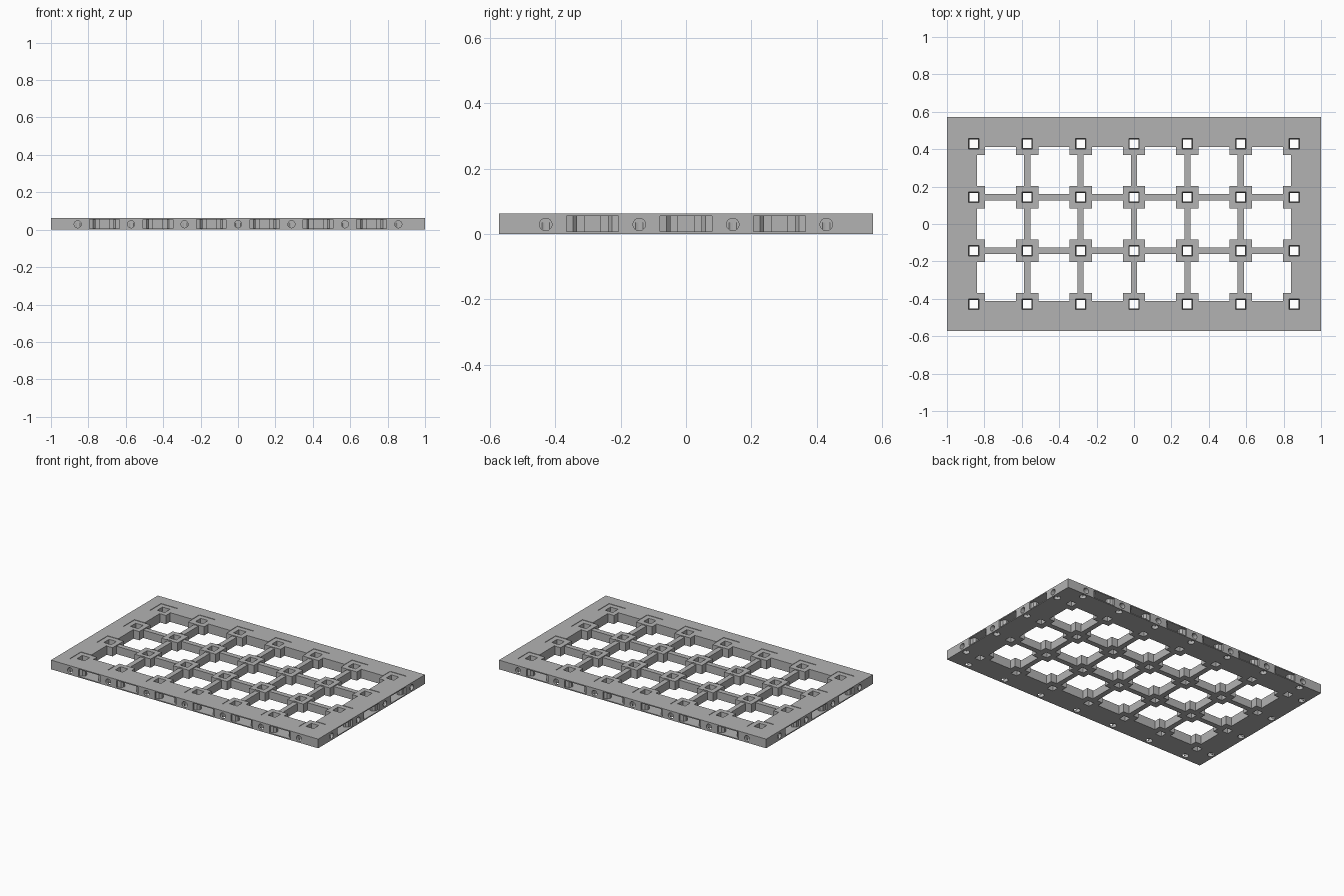
import bpy, bmesh, math
from mathutils import Matrix

if "Cube" in bpy.data.objects:
    bpy.data.objects.remove(bpy.data.objects["Cube"], do_unlink=True)

COLS, ROWS = 7, 4
UNIT = 2 / COLS
HALF_X, HALF_Y = 1.0, UNIT * ROWS / 2
HEIGHT = 0.062
NODE = 0.06        # half width of the square nodes
BAR = 0.017        # half width of the thin bars

grey = bpy.data.materials.new("matte grey")
grey.use_nodes = True
grey.diffuse_color = (0.45, 0.45, 0.45, 1)
grey.node_tree.nodes["Principled BSDF"].inputs["Base Color"].default_value = grey.diffuse_color


def prism(bm, points, z0, z1, matrix=Matrix(), top_scale=1.0):
    """Extrude a counter-clockwise outline from z0 to z1."""
    low = [bm.verts.new(matrix @ Matrix.Translation((x, y, z0)).translation) for x, y in points]
    high = [bm.verts.new(matrix @ Matrix.Translation((x * top_scale, y * top_scale, z1)).translation)
            for x, y in points]
    n = len(points)
    bm.faces.new(low[::-1])
    bm.faces.new(high)
    for i in range(n):
        j = (i + 1) % n
        bm.faces.new((low[i], low[j], high[j], high[i]))


def rect(a, b):
    return [(-a, -b), (a, -b), (a, b), (-a, b)]


def circle(r, n=24):
    return [(r * math.cos(math.tau * i / n), r * math.sin(math.tau * i / n)) for i in range(n)]


def make_object(name, bm):
    bmesh.ops.recalc_face_normals(bm, faces=bm.faces)
    mesh = bpy.data.meshes.new(name)
    bm.to_mesh(mesh)
    bm.free()
    mesh.materials.append(grey)
    obj = bpy.data.objects.new(name, mesh)
    bpy.context.collection.objects.link(obj)
    return obj


def cut(target, bm):
    """Subtract the shapes in bm from the target and discard the cutter."""
    cutter = make_object("cutter", bm)
    cutter.hide_render = True
    mod = target.modifiers.new("cut", "BOOLEAN")
    mod.operation, mod.solver, mod.object = "DIFFERENCE", "EXACT", cutter
    graph = bpy.context.evaluated_depsgraph_get()
    mesh = bpy.data.meshes.new_from_object(target.evaluated_get(graph))
    target.modifiers.clear()
    target.data = mesh
    bpy.data.objects.remove(cutter, do_unlink=True)


def at(x, y):
    return Matrix.Translation((x, y, 0))


def centres(count):
    return [(i - (count - 1) / 2) * UNIT for i in range(count)]


def edge_places(offset):
    """Places along all four edges; local x runs along the edge, local y inward."""
    places = []
    for turn in (0, math.pi):
        spin = Matrix.Rotation(turn, 4, "Z")
        places += [spin @ at(x, -HALF_Y) for x in centres(COLS - offset)]
        quarter = spin @ Matrix.Rotation(math.pi / 2, 4, "Z")
        places += [quarter @ at(y, -HALF_X) for y in centres(ROWS - offset)]
    return places


nodes = [(x, y) for x in centres(COLS) for y in centres(ROWS)]

# Solid plate
bm = bmesh.new()
prism(bm, rect(HALF_X, HALF_Y), 0, HEIGHT)
base = make_object("lattice_base", bm)

# Open cells between the nodes
arm, gap = UNIT / 2 - BAR, UNIT / 2 - NODE
quarter = [(arm, -gap), (arm, gap), (gap, gap)]
cell = []
for turn in range(4):
    for x, y in quarter:
        for _ in range(turn):
            x, y = -y, x
        cell.append((x, y))
bm = bmesh.new()
for x in centres(COLS - 1):
    for y in centres(ROWS - 1):
        prism(bm, cell, -0.1, 0.2, at(x, y))
cut(base, bm)

# Slightly sunken node tops
bm = bmesh.new()
for x, y in nodes:
    prism(bm, rect(NODE + 0.0005, NODE + 0.0005), HEIGHT - 0.003, 0.1, at(x, y))
cut(base, bm)

# Lower tops of the inner bars
bm = bmesh.new()
span = gap - 0.0005
for x in centres(COLS)[1:-1]:
    for y in centres(ROWS - 1):
        prism(bm, rect(BAR + 0.01, span), 0.053, 0.1, at(x, y))
for x in centres(COLS - 1):
    for y in centres(ROWS)[1:-1]:
        prism(bm, rect(span, BAR + 0.01), 0.053, 0.1, at(x, y))
cut(base, bm)

# Square tapered holes through the nodes
bm = bmesh.new()
for x, y in nodes:
    prism(bm, rect(0.022, 0.022), -0.01, HEIGHT + 0.01, at(x, y), 1.32)
cut(base, bm)

# Connector slots in the rim, with tapered throats
half = [(0.08, -0.01), (0.08, 0.012), (0.06, 0.016), (0.048, 0.03), (0.048, 0.045),
        (0.075, 0.055), (0.075, 0.085), (0.025, 0.085), (0.025, 0.1)]
slot = half + [(-x, y) for x, y in reversed(half)]
bm = bmesh.new()
for place in edge_places(1):
    prism(bm, slot, 0.007, 0.055, place)
cut(base, bm)

# Round holes in the rim
bm = bmesh.new()
for place in edge_places(0):
    lay = place @ Matrix.Translation((0, 0, 0.029)) @ Matrix.Rotation(-math.pi / 2, 4, "X")
    prism(bm, circle(0.019), -0.01, 0.05, lay)
cut(base, bm)

# Pockets below the round holes
bm = bmesh.new()
for place in edge_places(0):
    prism(bm, circle(0.021), -0.01, 0.035, place @ at(0, 0.033))
cut(base, bm)

for face in base.data.polygons:
    face.use_smooth = False
